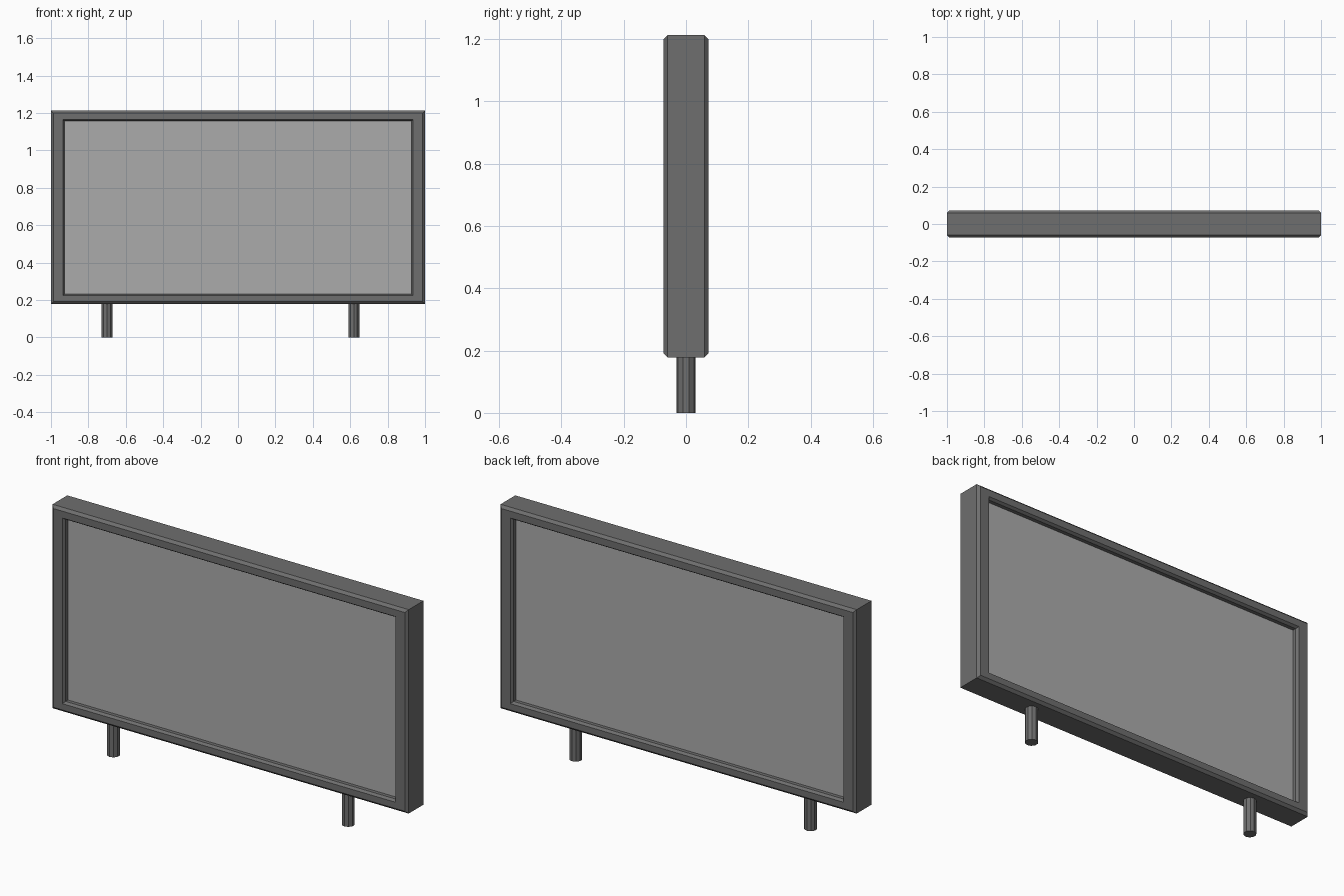
import bpy, bmesh

if "Cube" in bpy.data.objects:
    bpy.data.objects.remove(bpy.data.objects["Cube"])

# Outer and inner rectangles of the frame: left, right, bottom, top
OUTER = (-1.0, 1.0, 0.178, 1.213)
INNER = (-0.927, 0.927, 0.232, 1.156)
HALF = 0.072   # half depth
CH = 0.013     # chamfer


def grow(rect, d):
    l, r, b, t = rect
    return (l - d, r + d, b - d, t + d)


def material(name, value):
    mat = bpy.data.materials.new(name)
    mat.diffuse_color = (value, value, value, 1)
    mat.use_nodes = True
    mat.node_tree.nodes["Principled BSDF"].inputs["Base Color"].default_value = mat.diffuse_color
    return mat


dark = material("dark_grey", 0.157)
light = material("panel_grey", 0.41)

# Frame: closed chamfered profile swept round the mitred rectangle
edge = HALF - CH
profile = [
    (OUTER, -edge), (grow(OUTER, -CH), -HALF), (grow(INNER, CH * 0.7), -HALF), (INNER, -edge),
    (INNER, edge), (grow(INNER, CH * 0.7), HALF), (grow(OUTER, -CH), HALF), (OUTER, edge),
]
bm = bmesh.new()
rings = [[bm.verts.new((x, y, z)) for x, z in ((l, b), (r, b), (r, t), (l, t))]
         for (l, r, b, t), y in profile]
for i, a in enumerate(rings):
    c = rings[(i + 1) % len(rings)]
    for k in range(4):
        n = (k + 1) % 4
        bm.faces.new((a[k], a[n], c[n], c[k]))
bmesh.ops.recalc_face_normals(bm, faces=bm.faces)
mesh = bpy.data.meshes.new("frame")
bm.to_mesh(mesh)
bm.free()
mesh.materials.append(dark)
bpy.context.collection.objects.link(bpy.data.objects.new("frame", mesh))

# Display panel recessed on both faces
l, r, b, t = grow(INNER, 0.01)
bpy.ops.mesh.primitive_cube_add(size=1, location=((l + r) / 2, 0, (b + t) / 2))
panel = bpy.context.object
panel.name = "display_panel"
panel.scale = (r - l, 0.08, t - b)
panel.data.materials.append(light)

# Support posts
for name, x in (("left_post", -0.70), ("right_post", 0.619)):
    bpy.ops.mesh.primitive_cylinder_add(vertices=10, radius=0.031, depth=0.19,
                                        location=(x, 0, 0.095))
    bpy.context.object.name = name
    bpy.context.object.data.materials.append(dark)
